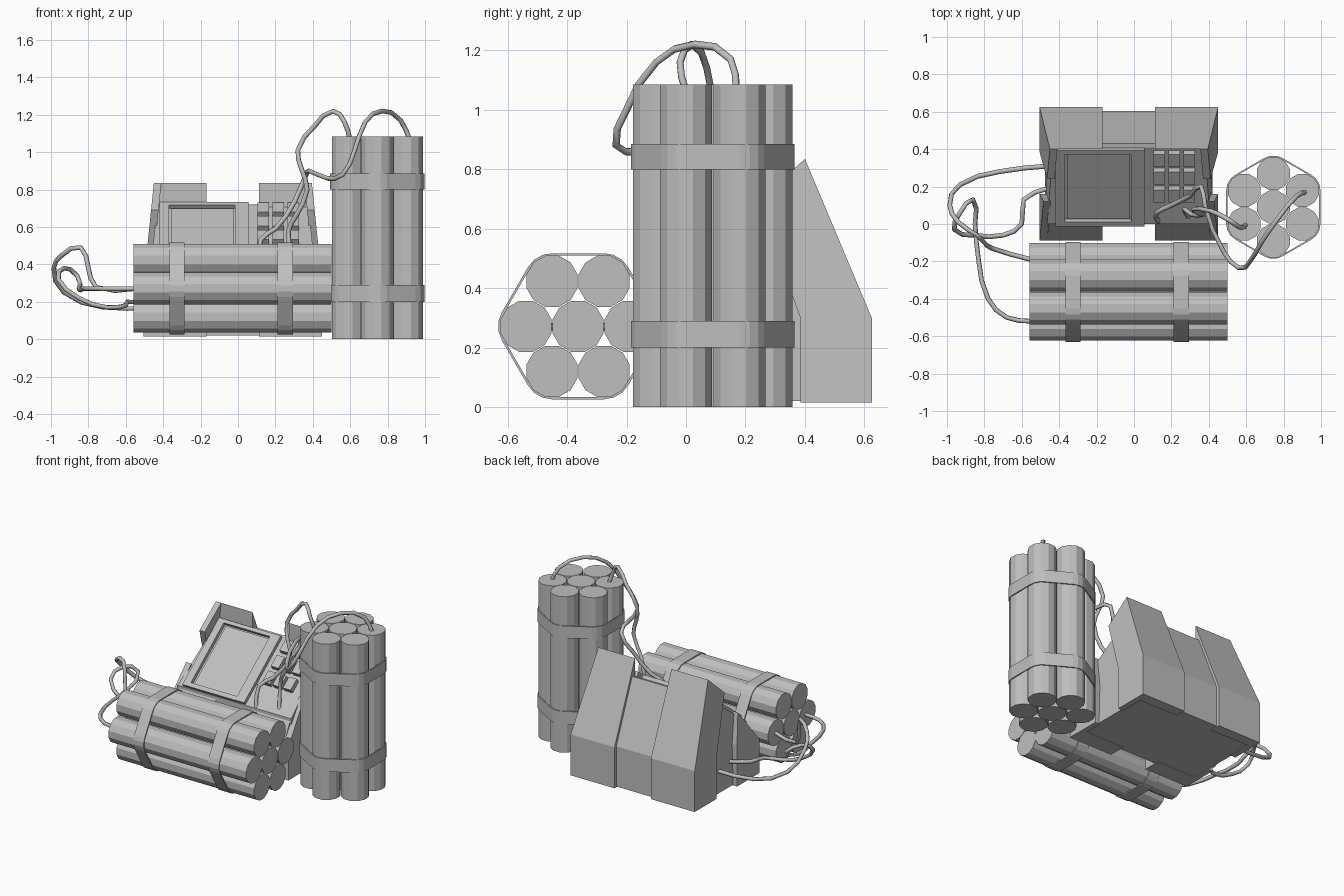
import bpy, bmesh, math
from mathutils import Vector, Matrix

if "Cube" in bpy.data.objects:
    bpy.data.objects.remove(bpy.data.objects["Cube"])

grey = bpy.data.materials.new("plain_grey")
grey.diffuse_color = (0.52, 0.52, 0.52, 1)
grey.use_nodes = True
grey.node_tree.nodes["Principled BSDF"].inputs["Base Color"].default_value = grey.diffuse_color


def finish(name, bm):
    bmesh.ops.recalc_face_normals(bm, faces=bm.faces)
    me = bpy.data.meshes.new(name)
    bm.to_mesh(me)
    bm.free()
    me.materials.append(grey)
    ob = bpy.data.objects.new(name, me)
    bpy.context.collection.objects.link(ob)
    return ob


# ---- bundles of seven sticks with straps; built along local z, then placed
def polar(r, deg):
    return Vector((r * math.cos(math.radians(deg)), r * math.sin(math.radians(deg)), 0))


def bundle(name, length, ring, r, start, straps, mat):
    bm = bmesh.new()
    centres = [Vector((0, 0, 0))] + [polar(ring, start + 60 * i) for i in range(6)]
    for c in centres:
        m = Matrix.Translation(c + Vector((0, 0, length / 2))) @ Matrix.Rotation(math.radians(15), 4, 'Z')
        bmesh.ops.create_cone(bm, cap_ends=True, segments=12, radius1=r * 1.01,
                              radius2=r * 1.01, depth=length, matrix=m)
    bm.transform(mat)
    finish(name + "_sticks", bm)
    for k, (z0, z1) in enumerate(straps):
        bm = bmesh.new()
        loops = []
        for rad, z in ((r + .006, z0), (r + .006, z1), (r - .002, z1), (r - .002, z0)):
            loops.append([bm.verts.new(polar(ring, start + 60 * i) + polar(rad, start + 60 * i + d)
                                       + Vector((0, 0, z)))
                          for i in range(6) for d in (-30, -10, 10, 30)])
        n = len(loops[0])
        for j in range(4):
            a, b = loops[j], loops[(j + 1) % 4]
            for i in range(n):
                bm.faces.new((a[i], a[(i + 1) % n], b[(i + 1) % n], b[i]))
        bm.transform(mat)
        finish(f"{name}_strap_{k + 1}", bm)


bundle("upright_bundle", 1.085, .18, .09, 90, [(.20, .29), (.80, .885)],
       Matrix.Translation((.745, .09, 0)))
# local z -> world x, local x -> world y, local y -> world z
lay = Matrix(((0, 0, 1, 0), (1, 0, 0, 0), (0, 1, 0, 0), (0, 0, 0, 1)))
bundle("lying_bundle", 1.06, .175, .088, 0, [(.195, .275), (.77, .855)],
       Matrix.Translation((-.56, -.363, .272)) @ lay)

# ---- control box
CX = -.0275


def lean(z):
    return max(0, z - .30) * .103


def prism(name, profile, left, right, mirror=False):
    """Side profile (y, z) swept between x functions of z."""
    for side in ((-1, 1) if mirror else (-1,)):
        bm = bmesh.new()
        ends = []
        for fx in (left, right):
            ends.append([bm.verts.new((fx(z) if side < 0 else 2 * CX - fx(z), y, z)) for y, z in profile])
            bm.faces.new(ends[-1])
        n = len(profile)
        for i in range(n):
            j = (i + 1) % n
            bm.faces.new((ends[0][i], ends[0][j], ends[1][j], ends[1][i]))
        finish(name + (("_left" if side < 0 else "_right") if mirror else ""), bm)


outer = lambda z: -.505 + lean(z)
inner = lambda z: -.465 + lean(z)
body_l = lambda z: -.475 + lean(z)
body_r = lambda z: 2 * CX - body_l(z)
edge = lambda z: -.168

prism("box_body", [(0, .02), (0, .40), (.41, .715), (.43, .72), (.605, .30), (.605, .02)], body_l, body_r)
prism("rear_guard", [(.625, .015), (.625, .30), (.40, .835), (.40, .60), (.55, .015)], inner, edge, True)
prism("rear_side_plate", [(.625, .015), (.625, .30), (.40, .835), (.24, .69), (.385, .30), (.385, .015)],
      outer, inner, True)
prism("front_guard", [(-.088, .015), (-.088, .25), (.0, .38), (.03, .38), (.03, .015)], inner, edge, True)
prism("front_side_plate", [(-.088, .015), (-.088, .25), (.12, .51), (.16, .30), (.16, .015)],
      outer, inner, True)

# ---- parts lying on the sloped face
slope = math.atan(.77)


def on_face(name, x, y, sx, sy, h):
    bm = bmesh.new()
    m = (Matrix.Translation((x, y, .40 + .77 * y)) @ Matrix.Rotation(slope, 4, 'X')
         @ Matrix.Translation((0, 0, h / 2 - .005)) @ Matrix.Diagonal((sx, sy, h + .01, 1)))
    bmesh.ops.create_cube(bm, size=1, matrix=m)
    finish(name, bm)


on_face("screen_frame_left", -.395, .205, .05, .51, .025)
on_face("screen_frame_right", .02, .205, .07, .51, .025)
on_face("screen_frame_top", -.19, .397, .36, .025, .025)
on_face("screen_frame_bottom", -.19, .014, .36, .03, .025)
on_face("screen", -.19, .205, .33, .44, .008)
for row in range(3):
    for col in range(3):
        on_face(f"key_{row}_{col}", .135 + .08 * col, .36 - .095 * row, .06, .085, .035)


# ---- wires
def wire(name, pts):
    cu = bpy.data.curves.new(name, 'CURVE')
    cu.dimensions = '3D'
    cu.bevel_depth = .013
    cu.bevel_resolution = 1
    cu.resolution_u = 2
    cu.use_fill_caps = True
    sp = cu.splines.new('BEZIER')
    sp.bezier_points.add(len(pts) - 1)
    for bp, p in zip(sp.bezier_points, pts):
        bp.co = p
        bp.handle_left_type = bp.handle_right_type = 'AUTO'
    cu.materials.append(grey)
    ob = bpy.data.objects.new(name, cu)
    bpy.context.collection.objects.link(ob)
    bpy.ops.object.select_all(action='DESELECT')
    ob.select_set(True)
    bpy.context.view_layer.objects.active = ob
    bpy.ops.object.convert(target='MESH')


wire("upper_wire_short", [(.60, 0, 1.06), (.57, -.02, 1.16), (.51, .02, 1.22), (.41, .07, 1.14),
                          (.32, .08, 1.01), (.34, .06, .91), (.37, .05, .80), (.31, .05, .66),
                          (.27, .08, .58), (.29, .04, .42)])
wire("upper_wire_long", [(.92, .17, 1.06), (.87, .15, 1.17), (.77, .03, 1.22), (.68, -.1, 1.16),
                         (.62, -.2, 1.0), (.56, -.235, .88), (.48, -.15, .86), (.38, .1, .90),
                         (.36, .2, .87), (.30, .15, .73), (.2, .1, .59), (.12, .06, .53), (.13, .015, .40)])
wire("side_wire_short", [(-.46, .31, .17), (-.72, .28, .17), (-.93, .21, .25), (-.985, .1, .38),
                         (-.94, .01, .45), (-.84, -.06, .49), (-.80, -.10, .38), (-.76, -.13, .28),
                         (-.55, -.19, .27)])
wire("side_wire_long", [(-.46, .19, .19), (-.59, .13, .20), (-.60, 0, .18), (-.70, -.06, .17),
                        (-.85, -.06, .22), (-.96, -.03, .32), (-.93, .06, .38), (-.86, .13, .34),
                        (-.85, 0, .27), (-.83, -.2, .27), (-.78, -.4, .27), (-.68, -.5, .27), (-.55, -.52, .27)])
